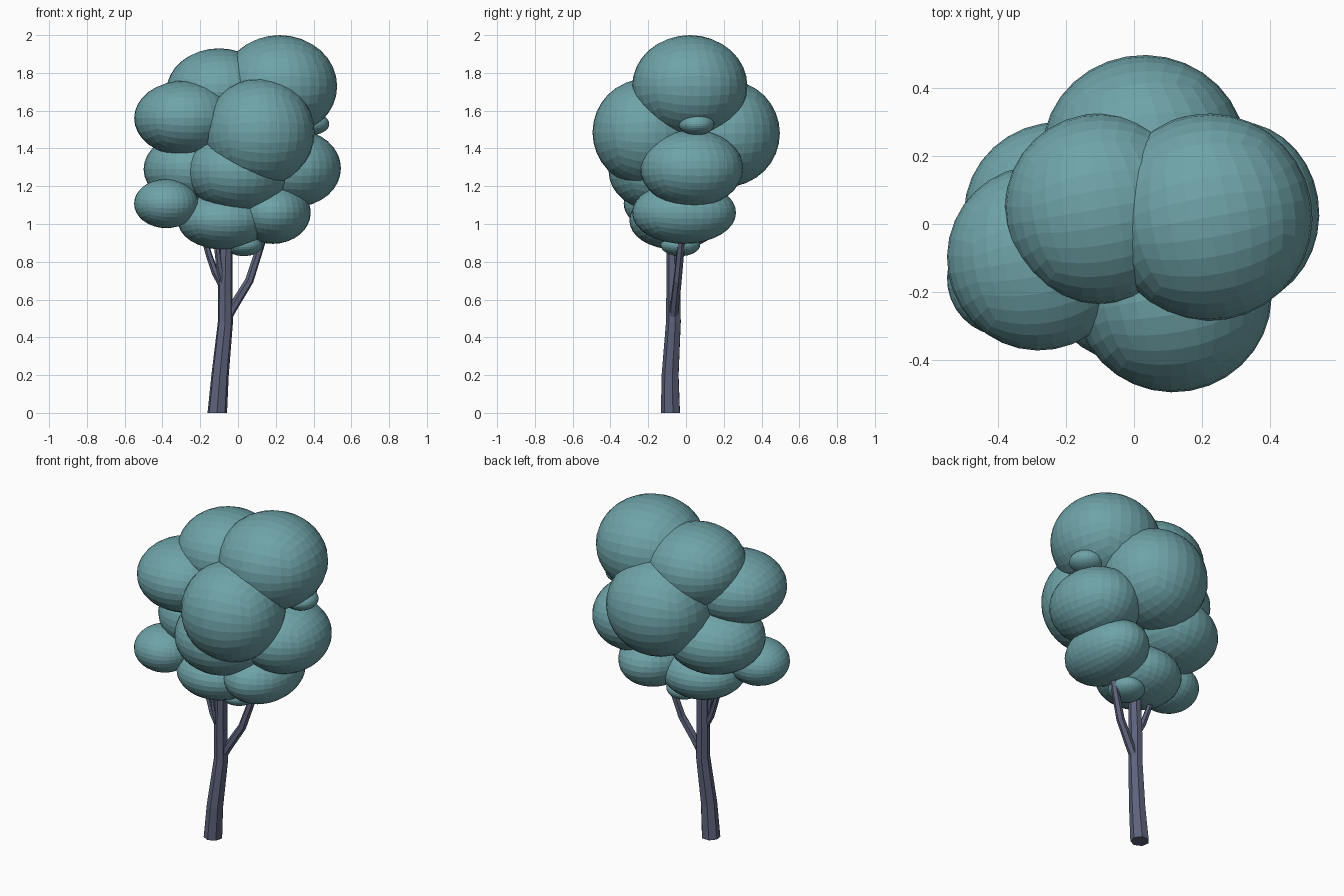
import bpy, bmesh, math
from mathutils import Vector, Matrix

if "Cube" in bpy.data.objects:
    bpy.data.objects.remove(bpy.data.objects["Cube"])


def material(name, color):
    m = bpy.data.materials.new(name)
    m.diffuse_color = (*color, 1)
    m.use_nodes = True
    m.node_tree.nodes["Principled BSDF"].inputs["Base Color"].default_value = m.diffuse_color
    return m


LEAF = material("leaf_teal", (0.156, 0.366, 0.392))
BARK = material("bark_slate", (0.11, 0.125, 0.2))


def add_object(name, bm, mat):
    bmesh.ops.recalc_face_normals(bm, faces=bm.faces)
    me = bpy.data.meshes.new(name)
    bm.to_mesh(me)
    bm.free()
    me.materials.append(mat)
    ob = bpy.data.objects.new(name, me)
    bpy.context.collection.objects.link(ob)
    return ob


def clump(name, center, radii):
    """Flat-faced quad sphere scaled to an ellipsoid."""
    bm = bmesh.new()
    bmesh.ops.create_cube(bm, size=2)
    bmesh.ops.subdivide_edges(bm, edges=bm.edges[:], cuts=7, use_grid_fill=True)
    for v in bm.verts:
        v.co = Vector([math.tan(c * math.pi / 4) for c in v.co]).normalized()
    bm.transform(Matrix.Rotation(math.radians(10), 4, 'Z'))
    bm.transform(Matrix.Diagonal((*radii, 1)))
    ob = add_object(name, bm, LEAF)
    ob.location = center


def limb(name, path, sides=7):
    """Tapered faceted tube through (x, y, z, radius) points."""
    bm = bmesh.new()
    pts = [Vector(p[:3]) for p in path]
    rings = []
    for i, p in enumerate(pts):
        d = pts[min(i + 1, len(pts) - 1)] - pts[max(i - 1, 0)]
        if p.z == 0:
            d = Vector((0, 0, 1))
        rot = Vector((0, 0, 1)).rotation_difference(d)
        ring = []
        for k in range(sides):
            a = 2 * math.pi * k / sides + 0.2
            ring.append(bm.verts.new(
                p + rot @ Vector((math.cos(a), math.sin(a), 0)) * path[i][3]))
        rings.append(ring)
    for r0, r1 in zip(rings, rings[1:]):
        for k in range(sides):
            n = (k + 1) % sides
            bm.faces.new((r0[k], r0[n], r1[n], r1[k]))
    bm.faces.new(rings[0])
    bm.faces.new(rings[-1])
    add_object(name, bm, BARK)


# Trunk and branches
limb("trunk", [(-0.11, -0.08, 0, 0.053), (-0.095, -0.082, 0.2, 0.047),
               (-0.067, -0.065, 0.48, 0.041), (-0.068, -0.065, 0.66, 0.039),
               (-0.06, -0.07, 1.0, 0.034)])
limb("right_branch", [(-0.06, -0.065, 0.5, 0.025), (-0.02, -0.06, 0.57, 0.025),
                      (0.06, -0.045, 0.7, 0.023), (0.14, -0.02, 0.95, 0.02)], 6)
limb("left_branch", [(-0.075, -0.07, 0.66, 0.02), (-0.12, -0.07, 0.74, 0.019),
                     (-0.155, -0.065, 0.84, 0.017), (-0.19, -0.06, 0.97, 0.015)], 6)
limb("middle_branch", [(-0.08, -0.075, 0.68, 0.02), (-0.1, -0.085, 0.78, 0.017),
                       (-0.12, -0.09, 0.95, 0.014)], 6)

# Foliage clumps: center, radii
clumps = {
    "top_right": ((0.22, 0.02, 1.73), (0.305, 0.305, 0.27)),
    "top_left": ((-0.10, 0.045, 1.70), (0.28, 0.28, 0.23)),
    "upper_left": ((-0.28, -0.10, 1.56), (0.27, 0.272, 0.2)),
    "upper_front": ((0.115, -0.21, 1.485), (0.29, 0.285, 0.285)),
    "upper_back": ((0.03, 0.21, 1.48), (0.3, 0.287, 0.285)),
    "small_right": ((0.385, 0.055, 1.53), (0.098, 0.095, 0.06)),
    "middle_right": ((0.30, 0.03, 1.295), (0.245, 0.272, 0.205)),
    "middle_front": ((0.0, -0.14, 1.28), (0.27, 0.27, 0.215)),
    "middle_left": ((-0.22, 0.03, 1.29), (0.28, 0.27, 0.2)),
    "lower_left": ((-0.38, -0.16, 1.108), (0.17, 0.17, 0.13)),
    "bottom_left": ((-0.08, -0.06, 1.02), (0.24, 0.24, 0.155)),
    "bottom_right": ((0.185, -0.01, 1.06), (0.2, 0.275, 0.165)),
    "small_bottom": ((0.03, -0.03, 0.89), (0.1, 0.105, 0.06)),
}
for name, (center, radii) in clumps.items():
    clump("foliage_" + name, center, radii)
